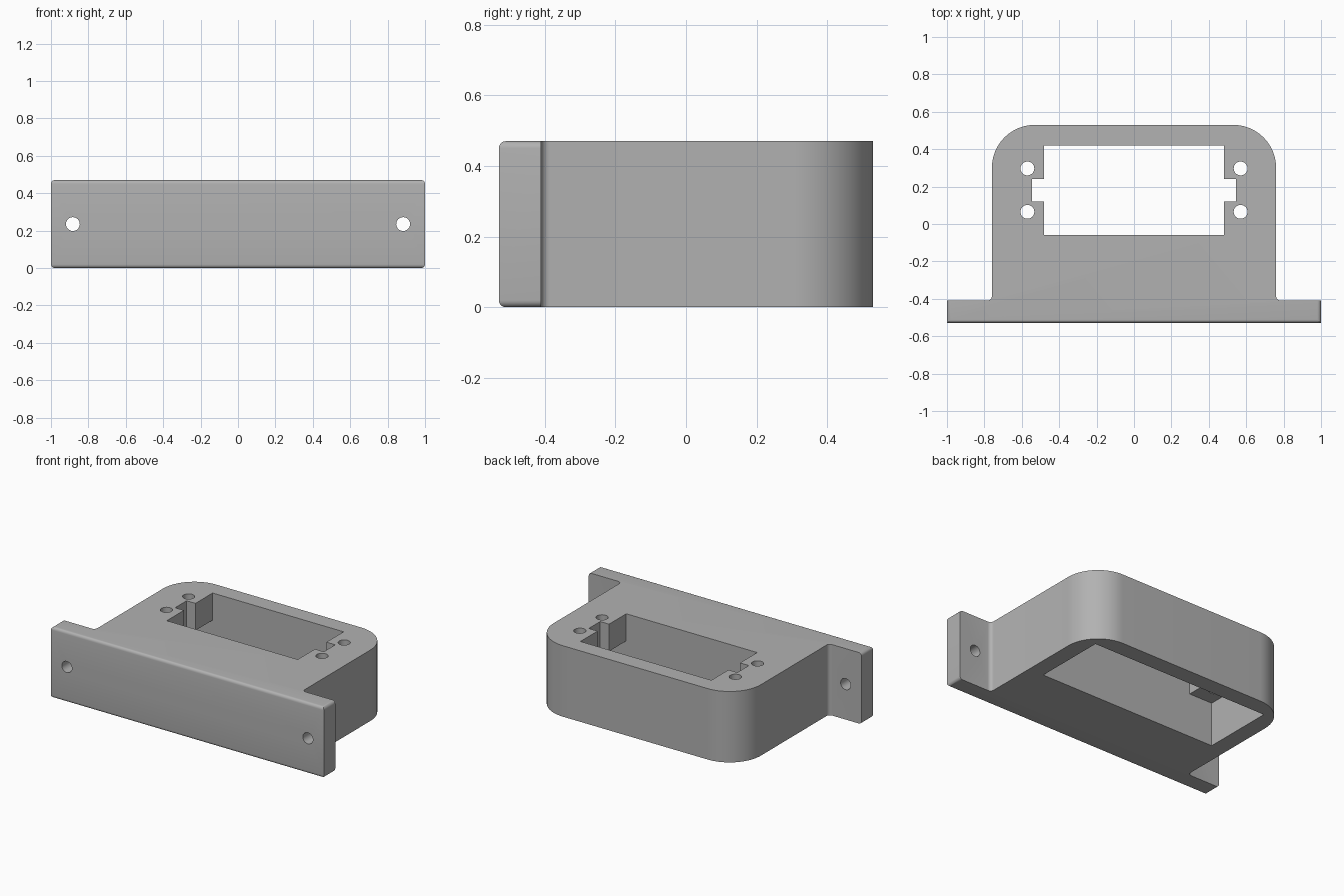
import bpy, bmesh, math

if "Cube" in bpy.data.objects:
    bpy.data.objects.remove(bpy.data.objects["Cube"])

H = 0.47                      # overall height
BACK, FRONT = 0.53, -0.53
FLANGE_BACK = -0.41

grey = bpy.data.materials.new("plain grey")
grey.diffuse_color = (0.445, 0.445, 0.445, 1)
grey.use_nodes = True
grey.node_tree.nodes["Principled BSDF"].inputs["Base Color"].default_value = grey.diffuse_color


def arc(cx, cy, r, a0, a1, n):
    return [(cx + r * math.cos(math.radians(a0 + (a1 - a0) * i / n)),
             cy + r * math.sin(math.radians(a0 + (a1 - a0) * i / n))) for i in range(n + 1)]


def extrude(name, outline, z0, z1):
    """Prism from an xy outline between two heights."""
    bm = bmesh.new()
    face = bm.faces.new([bm.verts.new((x, y, z0)) for x, y in outline])
    top = bmesh.ops.extrude_face_region(bm, geom=[face])["geom"]
    bmesh.ops.translate(bm, vec=(0, 0, z1 - z0),
                        verts=[v for v in top if isinstance(v, bmesh.types.BMVert)])
    bmesh.ops.recalc_face_normals(bm, faces=bm.faces[:])
    mesh = bpy.data.meshes.new(name)
    bm.to_mesh(mesh)
    bm.free()
    ob = bpy.data.objects.new(name, mesh)
    bpy.context.collection.objects.link(ob)
    mesh.materials.append(grey)
    return ob


def mirrored(half):
    return half + [(-x, y) for x, y in reversed(half)]


# Bracket: wide front flange, filleted into a block with round back corners
half = [(1, FRONT), (1, FLANGE_BACK)]
half += arc(0.785, FLANGE_BACK + 0.025, 0.025, 270, 180, 6)
half += arc(0.76 - 0.23, BACK - 0.23, 0.23, 0, 90, 20)
bracket = extrude("mounting_bracket", mirrored(half), 0, H)

# Small rounding on the four outer flange corners
bm = bmesh.new()
bm.from_mesh(bracket.data)
corners = [e for e in bm.edges if all(abs(v.co.x) > 0.99 for v in e.verts)
           and abs(e.verts[0].co.z - e.verts[1].co.z) < 1e-4]
bmesh.ops.bevel(bm, geom=corners, offset=0.02, segments=5, profile=0.5, affect='EDGES')
bm.to_mesh(bracket.data)
bm.free()

# Window through the top plate, with a cable notch at each end
window = mirrored([(0.48, -0.06), (0.48, 0.12), (0.545, 0.12),
                   (0.545, 0.24), (0.48, 0.24), (0.48, 0.42)])
cutters = [extrude("window_cutter", window, 0.2, H + 0.1)]

# Wider pocket open at the underside
pocket = mirrored([(0.65, -0.06), (0.65, 0.42)])
cutters.append(extrude("pocket_cutter", pocket, -0.1, 0.29))

# Screw holes: four vertical in the plate, two through the flange
circle = arc(0, 0, 0.037, 0, 360, 32)[:-1]
for s in (-1, 1):
    for y in (0.065, 0.297):
        hole = extrude("plate_hole_cutter", circle, 0.2, H + 0.1)
        hole.location = (s * 0.57, y, 0)
        cutters.append(hole)
    hole = extrude("flange_hole_cutter", circle, -0.2, 0.2)
    hole.rotation_euler.x = math.radians(90)
    hole.location = (s * 0.883, -0.47, H / 2)
    cutters.append(hole)

bpy.context.view_layer.objects.active = bracket
for c in cutters:
    mod = bracket.modifiers.new("cut", 'BOOLEAN')
    mod.operation, mod.solver, mod.object = 'DIFFERENCE', 'EXACT', c
    bpy.ops.object.modifier_apply(modifier=mod.name)
for c in cutters:
    bpy.data.objects.remove(c, do_unlink=True)

# Smooth curved walls, sharp edges elsewhere
bpy.ops.object.select_all(action='DESELECT')
bracket.select_set(True)
bpy.ops.object.shade_smooth_by_angle(angle=math.radians(30))
